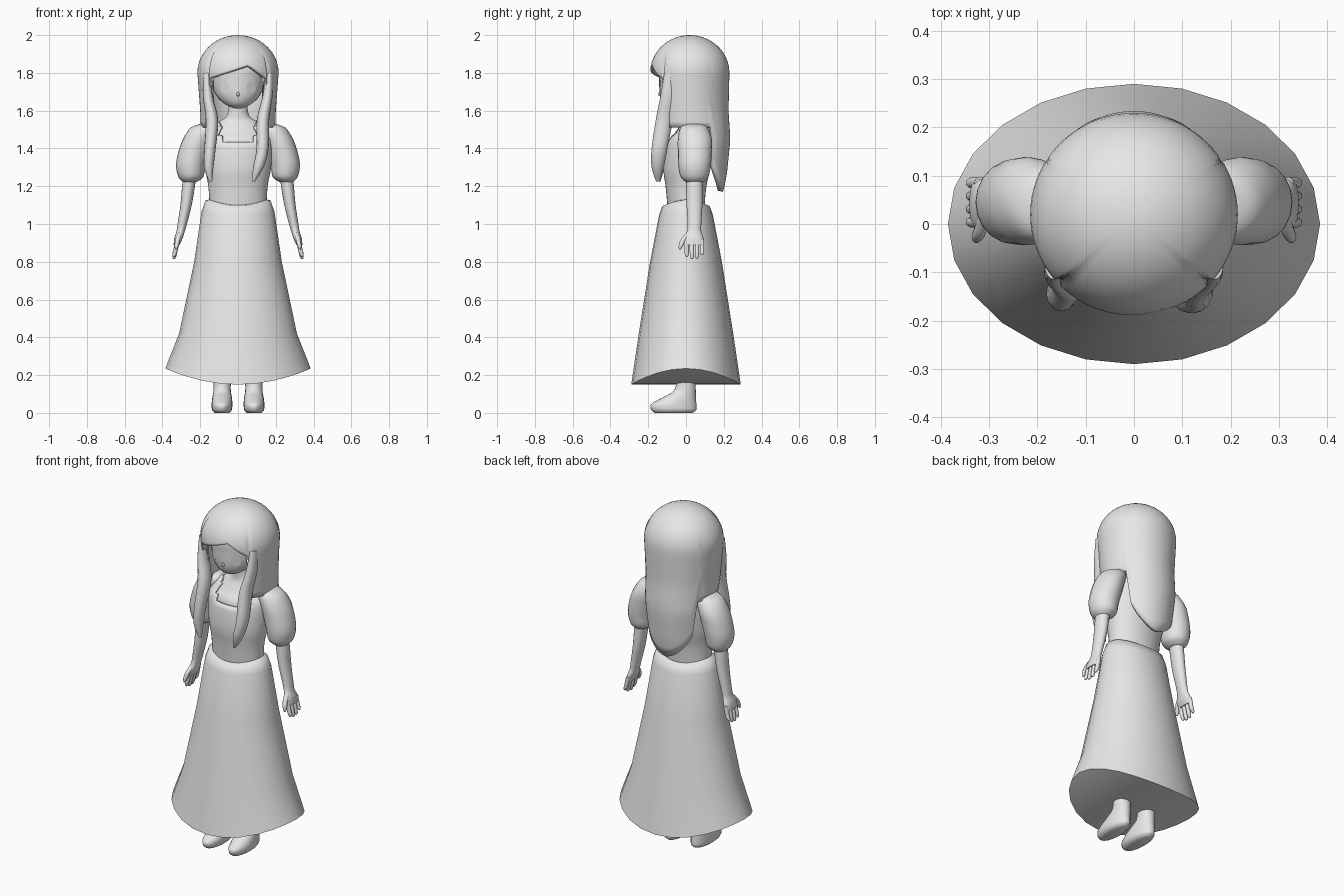
import bpy, bmesh
from math import sin, cos, pi, sqrt, radians

cube = bpy.data.objects.get("Cube")
if cube:
    bpy.data.objects.remove(cube, do_unlink=True)

grey = bpy.data.materials.new("plain grey")
grey.use_nodes = True
grey.diffuse_color = (0.8, 0.8, 0.8, 1)
grey.node_tree.nodes["Principled BSDF"].inputs["Base Color"].default_value = (0.8, 0.8, 0.8, 1)


def finish(name, bm, angle=50):
    bmesh.ops.recalc_face_normals(bm, faces=bm.faces)
    mesh = bpy.data.meshes.new(name)
    bm.to_mesh(mesh)
    bm.free()
    mesh.materials.append(grey)
    ob = bpy.data.objects.new(name, mesh)
    bpy.context.collection.objects.link(ob)
    bpy.ops.object.select_all(action='DESELECT')
    ob.select_set(True)
    bpy.context.view_layer.objects.active = ob
    bpy.ops.object.shade_smooth_by_angle(angle=radians(angle))
    return ob


def refine(rings, steps):
    """Catmull-Rom curve through ring settings."""
    out = []
    for i in range(len(rings) - 1):
        a, b, c, d = (rings[max(0, min(len(rings) - 1, i + k))] for k in (-1, 0, 1, 2))
        for s in range(steps):
            t = s / steps
            out.append([q + t * (r - p) / 2 + t * t * (p - 2.5 * q + 2 * r - d_ / 2)
                        + t ** 3 * (1.5 * (q - r) + (d_ - p) / 2)
                        for p, q, r, d_ in zip(a, b, c, d)])
    return out + [list(rings[-1])]


def loft_mesh(rings, n=24, steps=4, caps=True):
    """Horizontal elliptical rings: z, centre x, centre y, radius x, radius y."""
    bm = bmesh.new()
    loops = []
    for z, cx, cy, rx, ry in refine(rings, steps):
        loops.append([bm.verts.new((cx + rx * cos(2 * pi * k / n), cy + ry * sin(2 * pi * k / n), z))
                      for k in range(n)])
    for p, q in zip(loops, loops[1:]):
        for k in range(n):
            bm.faces.new((p[k], p[(k + 1) % n], q[(k + 1) % n], q[k]))
    if caps:
        bm.faces.new(loops[0])
        bm.faces.new(loops[-1])
    return bm, loops


def loft(name, rings, n=24, steps=4):
    return finish(name, loft_mesh(rings, n, steps)[0])


# Skirt: flared, hem lifted at the sides, closed underneath
bm, loops = loft_mesh([(1.1, 0, 0, .15, .1), (1.095, 0, 0, .172, .125), (1.05, 0, 0, .193, .142),
                       (.8, 0, 0, .232, .19), (.42, 0, 0, .312, .25), (.15, 0, 0, .385, .29)],
                      24, 1, caps=False)
for loop, lift in ((loops[0], .03), (loops[1], .03), (loops[2], .015), (loops[-1], .085)):
    widest = max(v.co.x for v in loop)
    for v in loop:
        v.co.z += lift * (v.co.x / widest) ** 2
hem = loops[-1]
for k in range(12):
    corners = [hem[k], hem[k + 1], hem[(23 - k) % 24], hem[(24 - k) % 24]]
    bm.faces.new(list(dict.fromkeys(corners)))
finish("skirt", bm, 60)

# Bodice with a square neckline
bm, loops = loft_mesh([(1.08, 0, 0, .15, .097), (1.2, 0, 0, .157, .108), (1.3, 0, .005, .175, .125),
                       (1.435, 0, .02, .185, .125), (1.49, 0, .035, .17, .105), (1.54, 0, .04, .12, .075)],
                      40, 4, caps=False)
opening = [f for f in bm.faces if f.calc_center_median().z > 1.435
           and abs(f.calc_center_median().x) < .095 and f.calc_center_median().y < .03]
bmesh.ops.delete(bm, geom=opening, context='FACES')
bodice = finish("bodice", bm)
mod = bodice.modifiers.new("cloth", 'SOLIDIFY')
mod.thickness = .012

# Neck and upper chest
loft("neck_and_chest", [(1.3, 0, .01, .14, .1), (1.435, 0, .022, .172, .112), (1.49, 0, .037, .15, .09),
                        (1.54, 0, .04, .105, .062), (1.58, 0, .035, .056, .052), (1.7, 0, .03, .05, .05)], 32)

# Head
HEAD = [(1.612, 0, -.065, .02, .02), (1.635, 0, -.055, .07, .065), (1.68, 0, -.03, .115, .108),
        (1.75, 0, -.012, .14, .13), (1.84, 0, 0, .148, .14), (1.92, 0, .01, .1, .1)]
loft("head", HEAD, 32)
head_rings = refine(HEAD, 12)


def on_face(x, z, off=.003):
    r = min(head_rings, key=lambda q: abs(q[0] - z))
    return (x, r[2] - r[4] * sqrt(max(0, 1 - (x / r[3]) ** 2)) - off, z)


def ribbon(name, points, width):
    """Thin strip that lies on the face."""
    bm = bmesh.new()
    rows = [(bm.verts.new(on_face(x, z + width / 2)), bm.verts.new(on_face(x, z - width / 2)))
            for x, z in points]
    for a, b in zip(rows, rows[1:]):
        bm.faces.new((a[0], b[0], b[1], a[1]))
    return finish(name, bm)


# Eyes, lashes, mouth and nose
for side, s in (("left", 1), ("right", -1)):
    bm = bmesh.new()
    bm.faces.new([bm.verts.new(on_face(s * .07 + .024 * cos(a * pi / 8), 1.722 + .033 * sin(a * pi / 8)))
                  for a in range(16)])
    finish(side + "_eye", bm)
    ribbon(side + "_lash", [(s * (.07 + .033 * cos(a * pi / 8)), 1.73 + .032 * sin(a * pi / 8))
                            for a in range(9)], .008)
ribbon("mouth", [(x * .004, 1.66 + .0004 * x * x) for x in range(-4, 5)], .004)
loft("nose", [(1.675, 0, -.134, .003, .003), (1.685, 0, -.139, .008, .01), (1.7, 0, -.138, .003, .004)], 10, 3)

# Hair: one shell with the fringe, side and back lengths set by direction
HAIR = [(1.1, .13, .13, .05), (1.25, .17, .165, .05), (1.45, .195, .19, .045),
        (1.6, .2, .2, .025), (1.8, .215, .21, .02)]


def hair_size(z):
    if z >= 1.8:
        dome = sqrt(max(0, 1 - ((z - 1.8) / .2) ** 2))
        return [v * dome for v in HAIR[-1][1:3]] + [.02]
    for a, b in zip(HAIR, HAIR[1:]):
        if z <= b[0]:
            t = (z - a[0]) / (b[0] - a[0])
            return [p + t * (q - p) for p, q in zip(a[1:], b[1:])]


def hair_end(angle):
    x, y = .215 * cos(angle), sin(angle)
    if y < 0 and abs(x) < .156:
        return 1.84 - (.07 * (.06 - x) / .21 if x < .06 else .07 * (x - .06) / .09)
    if y > .5 and abs(x) < .186:
        return 1.37 - .2 * sqrt(1 - (x / .187) ** 2)
    return 1.51


bm = bmesh.new()
COLS, ROWS = 72, 26
crown = bm.verts.new((0, .02, 2))
columns = []
for k in range(COLS):
    a = 2 * pi * k / COLS
    column = []
    for j in range(1, ROWS + 1):
        z = 2 - (2 - hair_end(a)) * (j / ROWS) ** 1.7
        rx, ry, cy = hair_size(z)
        column.append(bm.verts.new((rx * cos(a), cy + ry * sin(a), z)))
    columns.append(column)
for k in range(COLS):
    p, q = columns[k], columns[(k + 1) % COLS]
    bm.faces.new((crown, p[0], q[0]))
    for j in range(ROWS - 1):
        bm.faces.new((p[j], p[j + 1], q[j + 1], q[j]))
hair = finish("hair", bm)
mod = hair.modifiers.new("thickness", 'SOLIDIFY')
mod.thickness = .03
mod.offset = -1

# Front locks, a little different on each side
loft("right_front_lock", [(1.8, -.165, -.085, .02, .03), (1.68, -.16, -.095, .026, .04),
                          (1.55, -.138, -.115, .033, .045), (1.4, -.148, -.14, .03, .04),
                          (1.3, -.155, -.145, .025, .03), (1.225, -.145, -.145, .008, .01)], 16)
loft("left_front_lock", [(1.8, .165, -.085, .02, .03), (1.68, .157, -.095, .026, .04),
                         (1.55, .132, -.115, .033, .045), (1.4, .13, -.14, .032, .042),
                         (1.3, .108, -.15, .028, .032), (1.225, .082, -.148, .008, .01)], 16)

# Limbs, mirrored by sign
SLEEVE = [(1.535, .155, .045, .025, .035), (1.51, .18, .042, .07, .072), (1.45, .213, .047, .078, .09),
          (1.38, .235, .047, .081, .09), (1.31, .25, .045, .078, .086), (1.25, .25, .045, .066, .074),
          (1.222, .255, .045, .036, .045)]
ARM = [(1.3, .25, .045, .035, .042), (1.2, .262, .045, .034, .044), (1.1, .275, .045, .03, .042),
       (1, .295, .045, .025, .036), (.96, .304, .043, .022, .038), (.925, .315, .04, .022, .052),
       (.89, .325, .042, .016, .054)]
FOOT = [(0, .085, -.065, .038, .1), (.015, .085, -.065, .052, .119), (.045, .085, -.065, .055, .12),
        (.08, .084, -.038, .052, .09), (.115, .084, -.008, .046, .06), (.17, .084, 0, .046, .05),
        (.3, .084, 0, .048, .05)]
for side, s in (("left", 1), ("right", -1)):
    def limb(name, rings, n=20):
        loft(side + "_" + name, [(z, s * x, y, rx, ry) for z, x, y, rx, ry in rings], n)

    limb("sleeve", SLEEVE)
    limb("arm", ARM)
    limb("leg_and_foot", FOOT)
    for i, tip in enumerate((.825, .815, .818, .835)):
        y = .004 + i * .027
        limb("finger_%d" % (i + 1), [(.92, .318, y, .012, .012), (.86, .331, y, .012, .012),
                                     (tip + .01, .338, y, .01, .01), (tip, .34, y, .004, .004)], 10)
    limb("thumb", [(.955, .308, .02, .012, .016), (.92, .318, -.012, .013, .016),
                   (.885, .325, -.027, .011, .012), (.865, .328, -.032, .004, .005)], 10)
